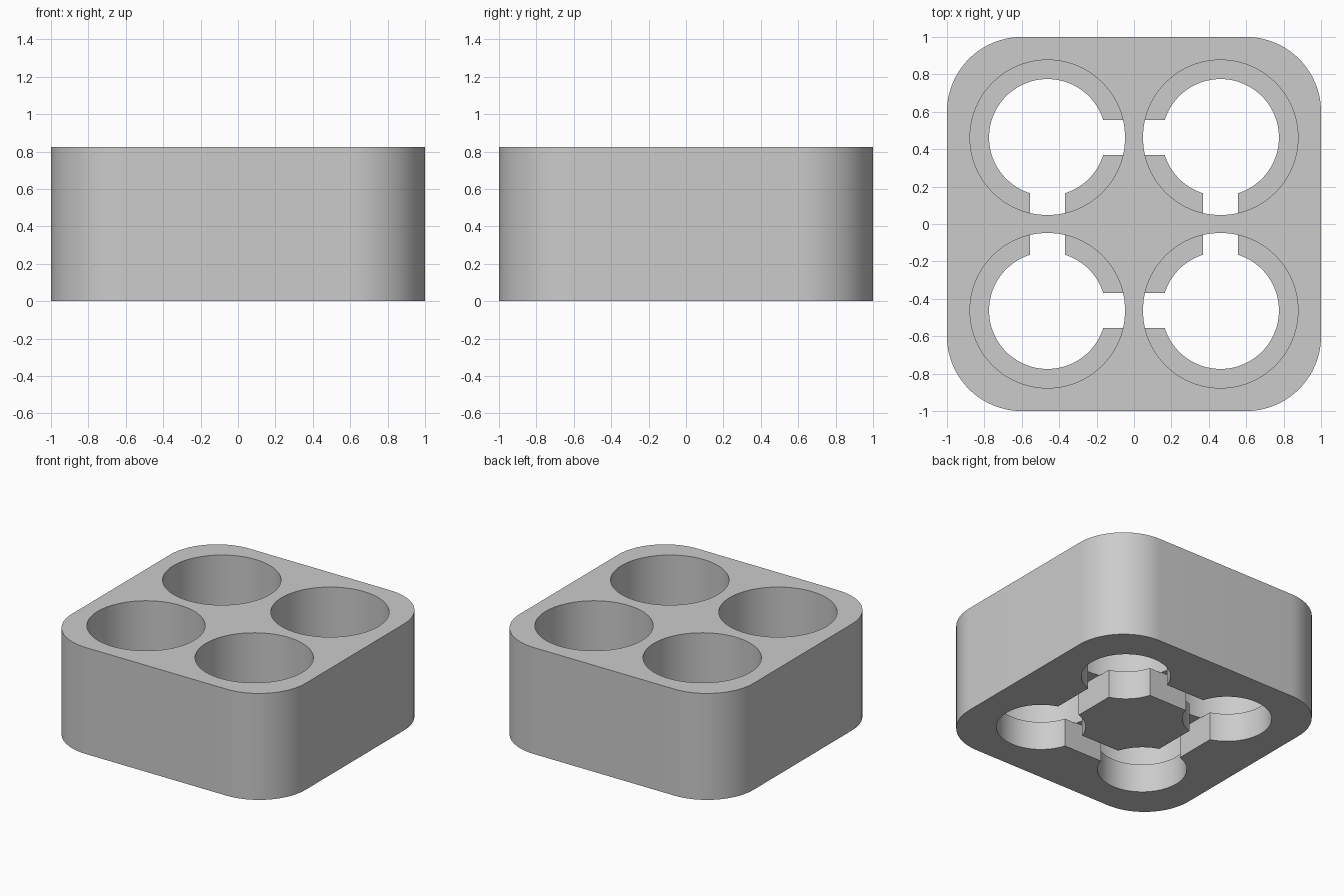
import bpy, bmesh, math
from mathutils import Matrix

if "Cube" in bpy.data.objects:
    bpy.data.objects.remove(bpy.data.objects["Cube"])

HEIGHT = 0.823     # block height
CORNER = 0.40      # vertical corner radius
PITCH = 0.4625     # hole centre offset from the middle
CUP_R = 0.4145     # wide upper pocket
BORE_R = 0.3125    # narrow through hole
LEDGE = 0.22       # height of the ledge inside each pocket
SLOT_W = 0.188     # width of the slots joining the holes

grey = bpy.data.materials.new("plain grey")
grey.diffuse_color = (0.6, 0.6, 0.6, 1)
grey.use_nodes = True
grey.node_tree.nodes["Principled BSDF"].inputs["Base Color"].default_value = grey.diffuse_color


def finish(bm, name):
    mesh = bpy.data.meshes.new(name)
    bmesh.ops.recalc_face_normals(bm, faces=bm.faces)
    bm.to_mesh(mesh)
    bm.free()
    obj = bpy.data.objects.new(name, mesh)
    bpy.context.collection.objects.link(obj)
    return obj


def box(name, size, centre, corner=0):
    bm = bmesh.new()
    m = Matrix.Translation(centre) @ Matrix.Diagonal((*size, 1))
    bmesh.ops.create_cube(bm, size=1, matrix=m)
    if corner:
        upright = [e for e in bm.edges
                   if abs(e.verts[0].co.z - e.verts[1].co.z) > 0.1]
        bmesh.ops.bevel(bm, geom=upright, offset=corner, segments=20,
                        profile=0.5, affect='EDGES')
    return finish(bm, name)


def cylinder(name, radius, x, y, z0, z1):
    bm = bmesh.new()
    bmesh.ops.create_cone(bm, cap_ends=True, segments=96, radius1=radius,
                          radius2=radius, depth=z1 - z0,
                          matrix=Matrix.Translation((x, y, (z0 + z1) / 2)))
    return finish(bm, name)


# Rounded block
block = box("holder_block", (2, 2, HEIGHT), (0, 0, HEIGHT / 2), CORNER)

cutters = []
# Four stepped round pockets
for sx in (-1, 1):
    for sy in (-1, 1):
        x, y = sx * PITCH, sy * PITCH
        cutters.append(cylinder("pocket_cutter", CUP_R, x, y, LEDGE, HEIGHT + 0.2))
        cutters.append(cylinder("bore_cutter", BORE_R, x, y, -0.2, LEDGE + 0.1))

# Four slots linking neighbouring holes underneath
top = LEDGE + 0.004
for s in (-1, 1):
    for size, pos in (((2 * PITCH, SLOT_W), (0, s * PITCH)),
                      ((SLOT_W, 2 * PITCH), (s * PITCH, 0))):
        cutters.append(box("slot_cutter", (*size, top + 0.2),
                           (*pos, (top - 0.2) / 2)))

# Carve the block, then discard the cutters
bpy.context.view_layer.objects.active = block
block.select_set(True)
for c in cutters:
    c.hide_render = True
    mod = block.modifiers.new("carve", 'BOOLEAN')
    mod.operation = 'DIFFERENCE'
    mod.solver = 'EXACT'
    mod.object = c
    bpy.ops.object.modifier_apply(modifier=mod.name)
for c in cutters:
    bpy.data.objects.remove(c, do_unlink=True)

block.data.materials.clear()
block.data.materials.append(grey)
for p in block.data.polygons:
    p.material_index = 0
bpy.ops.object.shade_smooth_by_angle(angle=math.radians(30))
